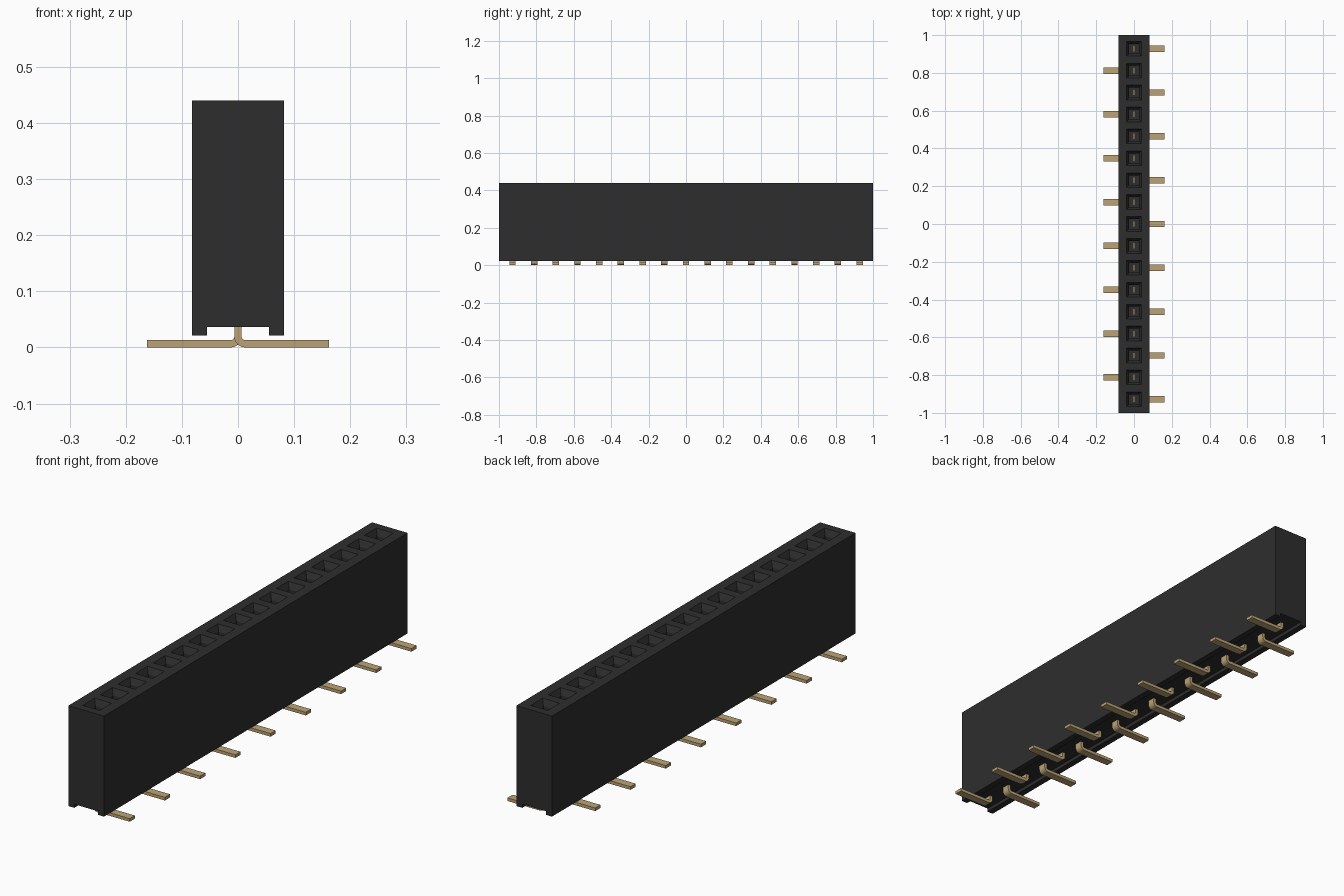
import bpy, bmesh, math

cube = bpy.data.objects.get("Cube")
if cube:
    bpy.data.objects.remove(cube, do_unlink=True)

COUNT, PITCH = 17, 0.116
HALF_W, TOP = 0.082, 0.44
SOCKET_FLOOR, PIN_TOP = 0.10, 0.30


def material(name, color, roughness, metallic=0.0):
    m = bpy.data.materials.new(name)
    m.use_nodes = True
    m.diffuse_color = color
    bsdf = m.node_tree.nodes["Principled BSDF"]
    bsdf.inputs["Base Color"].default_value = color
    bsdf.inputs["Roughness"].default_value = roughness
    bsdf.inputs["Metallic"].default_value = metallic
    return m


black = material("black plastic", (0.027, 0.027, 0.027, 1), 0.6)
gold = material("gold contact", (0.50, 0.37, 0.18, 1), 0.4)


def finish(bm, name, mat):
    bmesh.ops.remove_doubles(bm, verts=bm.verts, dist=1e-5)
    bmesh.ops.recalc_face_normals(bm, faces=bm.faces)
    mesh = bpy.data.meshes.new(name)
    bm.to_mesh(mesh)
    bm.free()
    mesh.materials.append(mat)
    ob = bpy.data.objects.new(name, mesh)
    bpy.context.collection.objects.link(ob)
    return ob


def bridge(bm, a, b, closed=True):
    """Quads between two equal rows of points."""
    n = len(a)
    for i in range(n if closed else n - 1):
        j = (i + 1) % n
        bm.faces.new([bm.verts.new(p) for p in (a[i], a[j], b[j], b[i])])


def rect(x, y0, y1, z):
    return [(-x, y0, z), (x, y0, z), (x, y1, z), (-x, y1, z)]


pin_ys = [(i - (COUNT - 1) / 2) * PITCH for i in range(COUNT)]

# Housing: one cell per socket, with a groove along the underside
section = [(HALF_W, TOP), (HALF_W, 0.021), (0.055, 0.021), (0.055, 0.036),
           (-0.055, 0.036), (-0.055, 0.021), (-HALF_W, 0.021), (-HALF_W, TOP)]
bm = bmesh.new()
for i, y in enumerate(pin_ys):
    y0 = -1.0 if i == 0 else y - PITCH / 2
    y1 = 1.0 if i == COUNT - 1 else y + PITCH / 2
    bridge(bm, [(x, y0, z) for x, z in section],
           [(x, y1, z) for x, z in section], closed=False)
    # top face, lead-in chamfer, socket walls and floor
    loops = [rect(HALF_W, y0, y1, TOP),
             rect(0.039, y - 0.039, y + 0.039, TOP),
             rect(0.026, y - 0.026, y + 0.026, TOP - 0.025),
             rect(0.026, y - 0.026, y + 0.026, SOCKET_FLOOR)]
    for a, b in zip(loops, loops[1:]):
        bridge(bm, a, b)
    bm.faces.new([bm.verts.new(p) for p in loops[-1]])
for y in (-1.0, 1.0):
    bm.faces.new([bm.verts.new((x, y, z)) for x, z in section])
finish(bm, "housing", black)

# Contact pins: bent flat strips whose feet alternate sides
T, R_IN, REACH, HALF_PIN = 0.013, 0.0065, 0.162, 0.017
CX, CZ = T / 2 + R_IN, T + R_IN


def arc(r, start, end, steps=6):
    return [(CX + r * math.cos(t), CZ + r * math.sin(t))
            for t in (start + (end - start) * k / steps for k in range(steps + 1))]


outline = ([(T / 2, PIN_TOP), (-T / 2, PIN_TOP)]
           + arc(R_IN + T, math.pi, 1.5 * math.pi)
           + [(REACH, 0), (REACH, T)]
           + arc(R_IN, 1.5 * math.pi, math.pi))

for i, y in enumerate(pin_ys):
    side = 1 if i % 2 == 0 else -1
    bm = bmesh.new()
    ends = [[(side * x, y + s * HALF_PIN, z) for x, z in outline] for s in (-1, 1)]
    bridge(bm, *ends)
    for ring in ends:
        bm.faces.new([bm.verts.new(p) for p in ring])
    finish(bm, f"contact_pin_{i + 1:02d}", gold)
